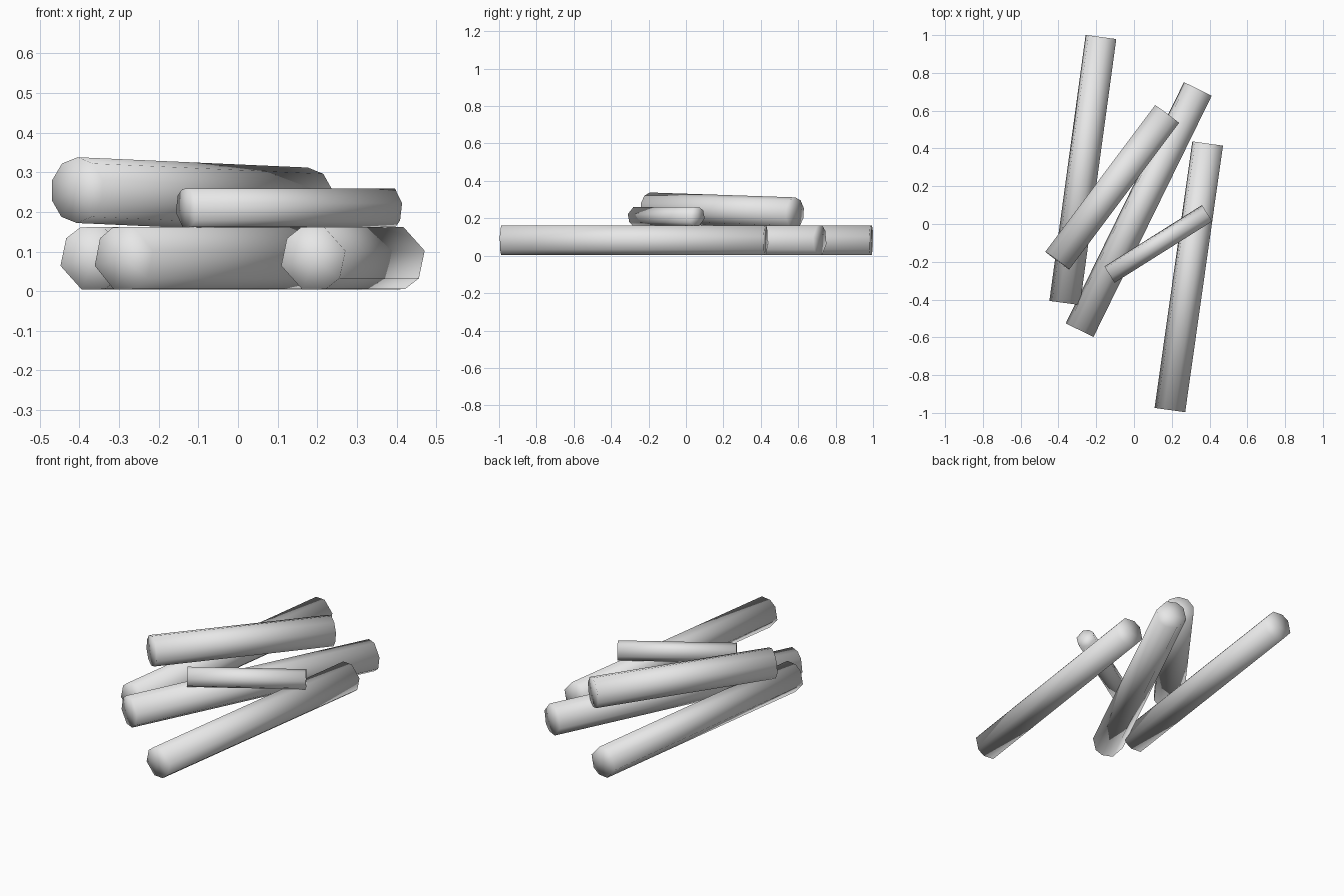
import bpy
import bmesh
from math import cos, sin, radians
from mathutils import Vector

cube = bpy.data.objects.get("Cube")
if cube:
    bpy.data.objects.remove(cube, do_unlink=True)

# Single plain grey
grey = bpy.data.materials.new("plain_grey")
grey.use_nodes = True
grey.diffuse_color = (0.8, 0.8, 0.8, 1)
grey.node_tree.nodes["Principled BSDF"].inputs["Base Color"].default_value = (0.8, 0.8, 0.8, 1)

# Cross-sections, as vertex angles: an uneven octagon and a regular decagon
half = [13, 71, 112, 143]
hewn = half + [a + 180 for a in half]
round_ten = [90 + 36 * i for i in range(10)]


def make_log(name, front, back, radius, angles):
    """Sweep a cross-section between two end centres and close it with fanned caps."""
    front, back = Vector(front), Vector(back)
    axis = (back - front).normalized()
    side = axis.cross(Vector((0, 0, 1))).normalized()
    up = side.cross(axis)
    bm = bmesh.new()
    rings = []
    for centre in (front, back):
        rings.append([bm.verts.new(centre + radius * (side * cos(radians(a)) + up * sin(radians(a))))
                      for a in angles])
    count = len(angles)
    for i in range(count):
        j = (i + 1) % count
        bm.faces.new((rings[0][i], rings[0][j], rings[1][j], rings[1][i]))
    caps = [bm.faces.new(ring) for ring in rings]
    bmesh.ops.poke(bm, faces=caps)
    bmesh.ops.recalc_face_normals(bm, faces=bm.faces[:])
    for face in bm.faces:
        face.smooth = True
    mesh = bpy.data.meshes.new(name)
    bm.to_mesh(mesh)
    bm.free()
    mesh.materials.append(grey)
    obj = bpy.data.objects.new(name, mesh)
    bpy.context.collection.objects.link(obj)
    return obj


# Three long logs on the ground
make_log("right_ground_log", (-0.367, -0.418, 0.083), (-0.175, 0.99, 0.083), 0.084, hewn)
make_log("middle_ground_log", (-0.288, -0.562, 0.083), (0.338, 0.715, 0.083), 0.084, hewn)
make_log("left_ground_log", (0.19, -0.985, 0.083), (0.39, 0.426, 0.083), 0.084, hewn)

# Shorter log and thin stick lying across them
make_log("upper_log", (-0.406, -0.194, 0.255), (0.175, 0.582, 0.229), 0.083, round_ten)
make_log("thin_stick", (-0.13, -0.268, 0.21), (0.387, 0.057, 0.21), 0.052, hewn)
